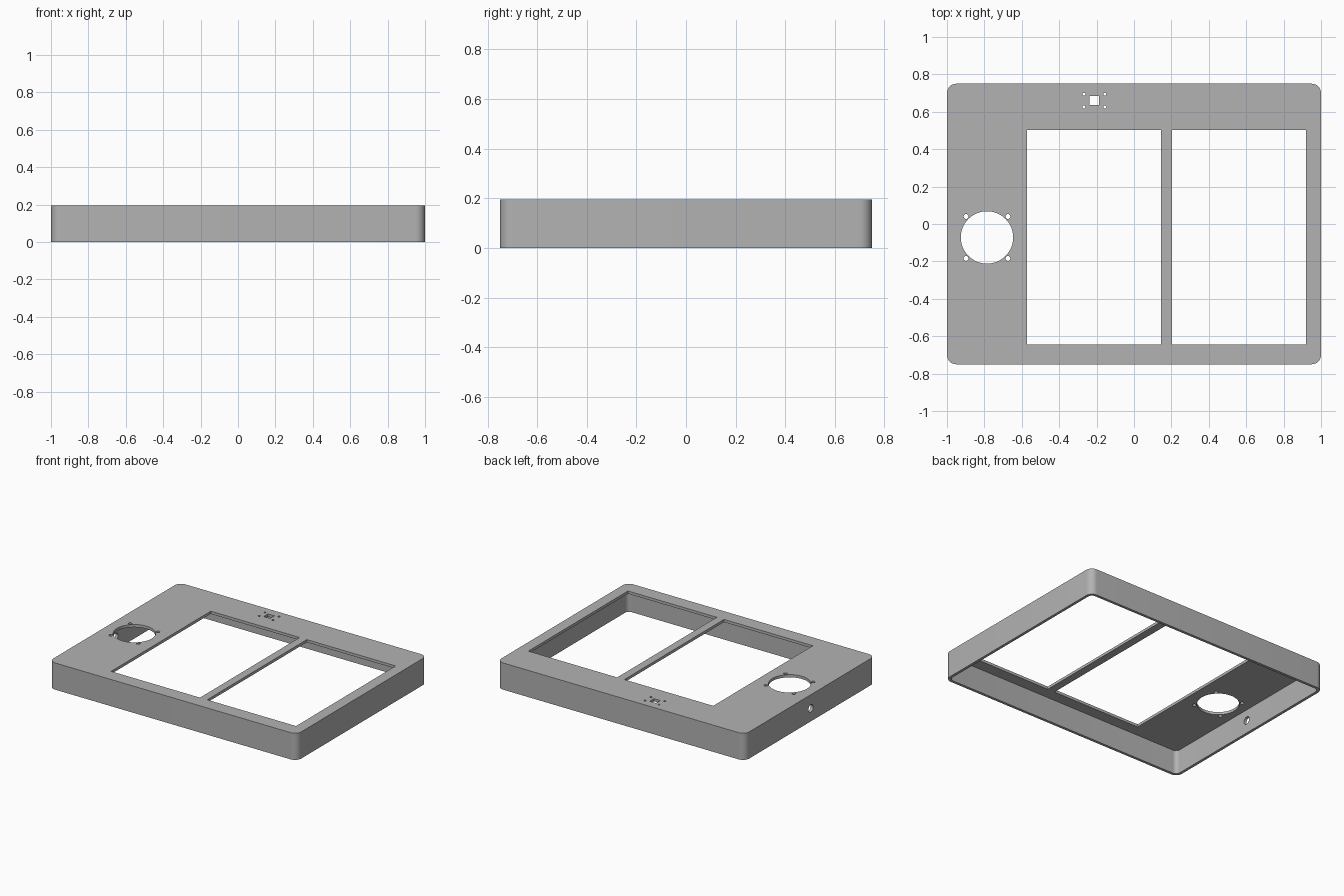
import bpy, bmesh, math
from mathutils import Matrix, Vector

old = bpy.data.objects.get("Cube")
if old:
    bpy.data.objects.remove(old, do_unlink=True)

WIDTH, DEPTH, HEIGHT = 2.0, 1.5, 0.195
WALL, CORNER = 0.02, 0.05

grey = bpy.data.materials.new("plain grey")
grey.use_nodes = True
colour = (0.45, 0.45, 0.45, 1)
grey.diffuse_color = colour
grey.node_tree.nodes["Principled BSDF"].inputs["Base Color"].default_value = colour


def add_prism(bm, outline, z0, z1):
    """Extrude a flat outline between two heights."""
    face = bm.faces.new([bm.verts.new((x, y, z0)) for x, y in outline])
    top = bmesh.ops.extrude_face_region(bm, geom=[face])["geom"]
    verts = [v for v in top if isinstance(v, bmesh.types.BMVert)]
    bmesh.ops.translate(bm, verts=verts, vec=(0, 0, z1 - z0))


def rounded(w, d, r, steps=10):
    """Rectangle outline with rounded corners."""
    pts = []
    for k, (sx, sy) in enumerate([(1, 1), (-1, 1), (-1, -1), (1, -1)]):
        for i in range(steps + 1):
            a = (k + i / steps) * math.pi / 2
            pts.append((sx * (w / 2 - r) + r * math.cos(a),
                        sy * (d / 2 - r) + r * math.sin(a)))
    return pts


def circle(cx, cy, r, n):
    return [(cx + r * math.cos(math.tau * i / n), cy + r * math.sin(math.tau * i / n))
            for i in range(n)]


def rect(x0, x1, y0, y1):
    return [(x0, y0), (x1, y0), (x1, y1), (x0, y1)]


def make_object(name, bm):
    bmesh.ops.recalc_face_normals(bm, faces=bm.faces)
    mesh = bpy.data.meshes.new(name)
    bm.to_mesh(mesh)
    bm.free()
    mesh.materials.append(grey)
    obj = bpy.data.objects.new(name, mesh)
    bpy.context.collection.objects.link(obj)
    return obj


# Rounded outer block
bm = bmesh.new()
add_prism(bm, rounded(WIDTH, DEPTH, CORNER), 0, HEIGHT)
cover = make_object("panel_cover", bm)

# Hollow underside
bm = bmesh.new()
add_prism(bm, rounded(WIDTH - 2 * WALL, DEPTH - 2 * WALL, CORNER - WALL), -0.1, HEIGHT - WALL)
cavity = make_object("cavity_cutter", bm)

# Openings through the top plate
bm = bmesh.new()
openings = [rect(-0.572, 0.145, -0.645, 0.503), rect(0.203, 0.92, -0.645, 0.503)]
fan_x, fan_y = -0.786, -0.072
openings.append(circle(fan_x, fan_y, 0.14, 64))
port_x, port_y = -0.212, 0.66
openings.append(rect(port_x - 0.025, port_x + 0.025, port_y - 0.025, port_y + 0.025))
for sx in (-1, 1):
    for sy in (-1, 1):
        openings.append(circle(fan_x + sx * 0.112, fan_y + sy * 0.112, 0.013, 16))
        openings.append(circle(port_x + sx * 0.056, port_y + sy * 0.034, 0.008, 16))
for outline in openings:
    add_prism(bm, outline, 0.1, HEIGHT + 0.1)
top_holes = make_object("top_opening_cutter", bm)

# Round cable hole in the -x wall
bm = bmesh.new()
bmesh.ops.create_cone(bm, cap_ends=True, segments=32, radius1=0.027, radius2=0.027, depth=0.2,
                      matrix=Matrix.Translation(Vector((-WIDTH / 2, -0.01, 0.095)))
                      @ Matrix.Rotation(math.pi / 2, 4, "Y"))
side_hole = make_object("cable_hole_cutter", bm)

# Cut everything out and shade
bpy.ops.object.select_all(action="DESELECT")
bpy.context.view_layer.objects.active = cover
cover.select_set(True)
for cutter in (cavity, top_holes, side_hole):
    mod = cover.modifiers.new(cutter.name, "BOOLEAN")
    mod.operation, mod.solver, mod.object = "DIFFERENCE", "EXACT", cutter
    bpy.ops.object.modifier_apply(modifier=mod.name)
    bpy.data.objects.remove(cutter, do_unlink=True)
bpy.ops.object.shade_smooth_by_angle(angle=math.radians(30))
